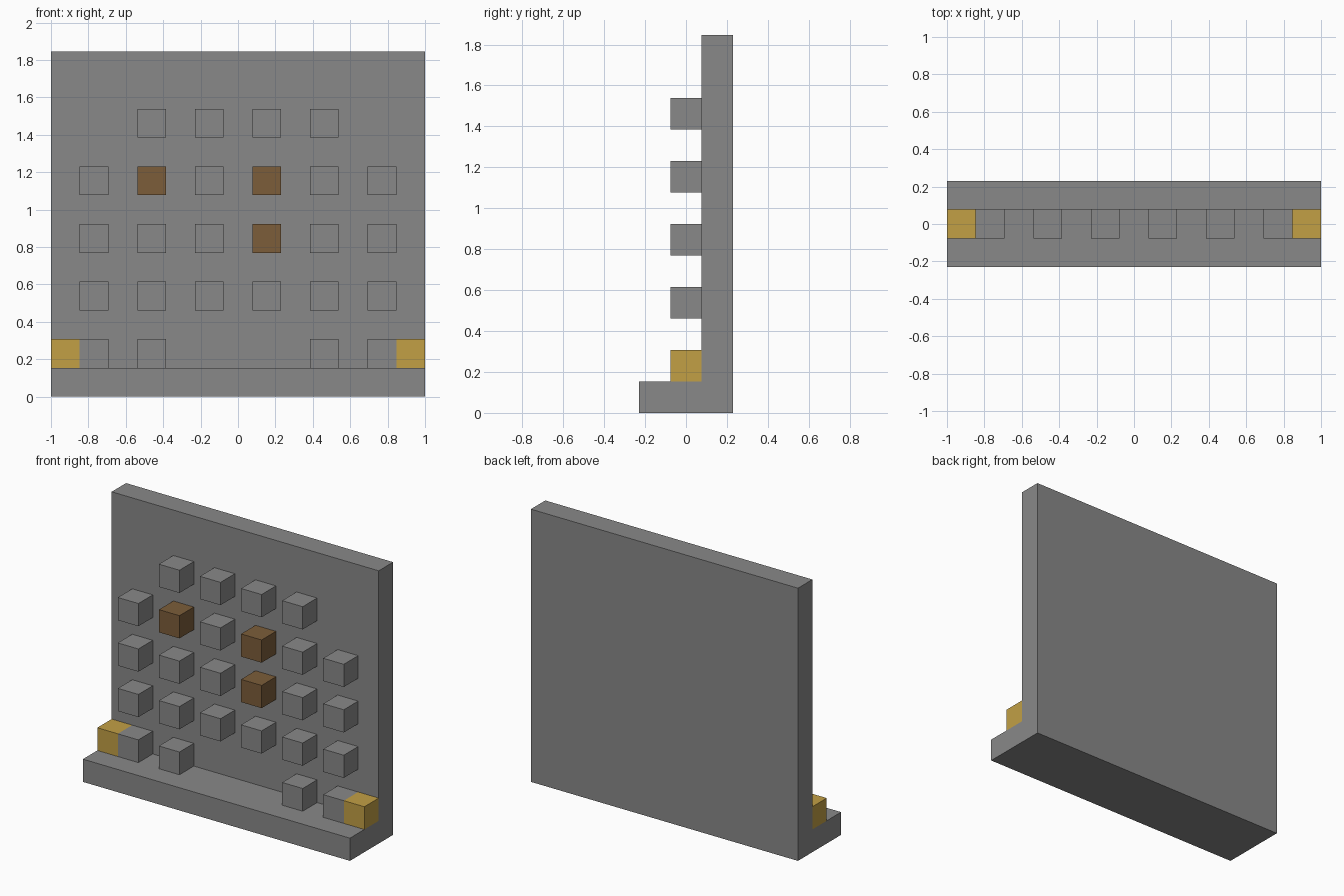
import bpy
import bmesh

U = 2 / 13  # one grid unit: the wall is 13 units wide

if "Cube" in bpy.data.objects:
    bpy.data.objects.remove(bpy.data.objects["Cube"], do_unlink=True)


def material(name, rgb):
    mat = bpy.data.materials.new(name)
    mat.use_nodes = True
    mat.diffuse_color = (*rgb, 1)
    mat.node_tree.nodes["Principled BSDF"].inputs["Base Color"].default_value = (*rgb, 1)
    return mat


grey = material("stone grey", (0.25, 0.25, 0.25))
brown = material("brown", (0.2, 0.11, 0.042))
gold = material("gold", (0.54, 0.35, 0.06))


def add_object(name, bm, mat):
    bmesh.ops.recalc_face_normals(bm, faces=bm.faces)
    mesh = bpy.data.meshes.new(name)
    bm.to_mesh(mesh)
    bm.free()
    mesh.materials.append(mat)
    obj = bpy.data.objects.new(name, mesh)
    bpy.context.collection.objects.link(obj)


def block(name, x, z, mat):
    """Unit cube centred at x, with its underside at z, touching the wall."""
    bm = bmesh.new()
    bmesh.ops.create_cube(bm, size=U)
    bmesh.ops.translate(bm, verts=bm.verts, vec=(x * U, 0, (z + 0.5) * U))
    add_object(name, bm, mat)


# Back wall and base ledge: one L profile extruded across the width
profile = [(-1.5, 0), (1.5, 0), (1.5, 12), (0.5, 12), (0.5, 1), (-1.5, 1)]
bm = bmesh.new()
face = bm.faces.new([bm.verts.new((-1, y * U, z * U)) for y, z in profile])
side = bmesh.ops.extrude_face_region(bm, geom=[face])
bmesh.ops.translate(bm, vec=(2, 0, 0),
                    verts=[v for v in side["geom"] if isinstance(v, bmesh.types.BMVert)])
add_object("wall_and_ledge", bm, grey)

# Rows of blocks from bottom to top: g grey, b brown, . empty
rows = ["gg..gg", "gggggg", "gggbgg", "gbgbgg", ".gggg."]
for r, row in enumerate(rows):
    for c, key in enumerate(row):
        if key != ".":
            block(f"wall_block_row{r + 1}_column{c + 1}", 2 * c - 5, 2 * r + 1,
                  brown if key == "b" else grey)

# Gold blocks at both ends of the ledge
for name, x in (("right", -6), ("left", 6)):
    block(f"{name}_end_block", x, 1, gold)
